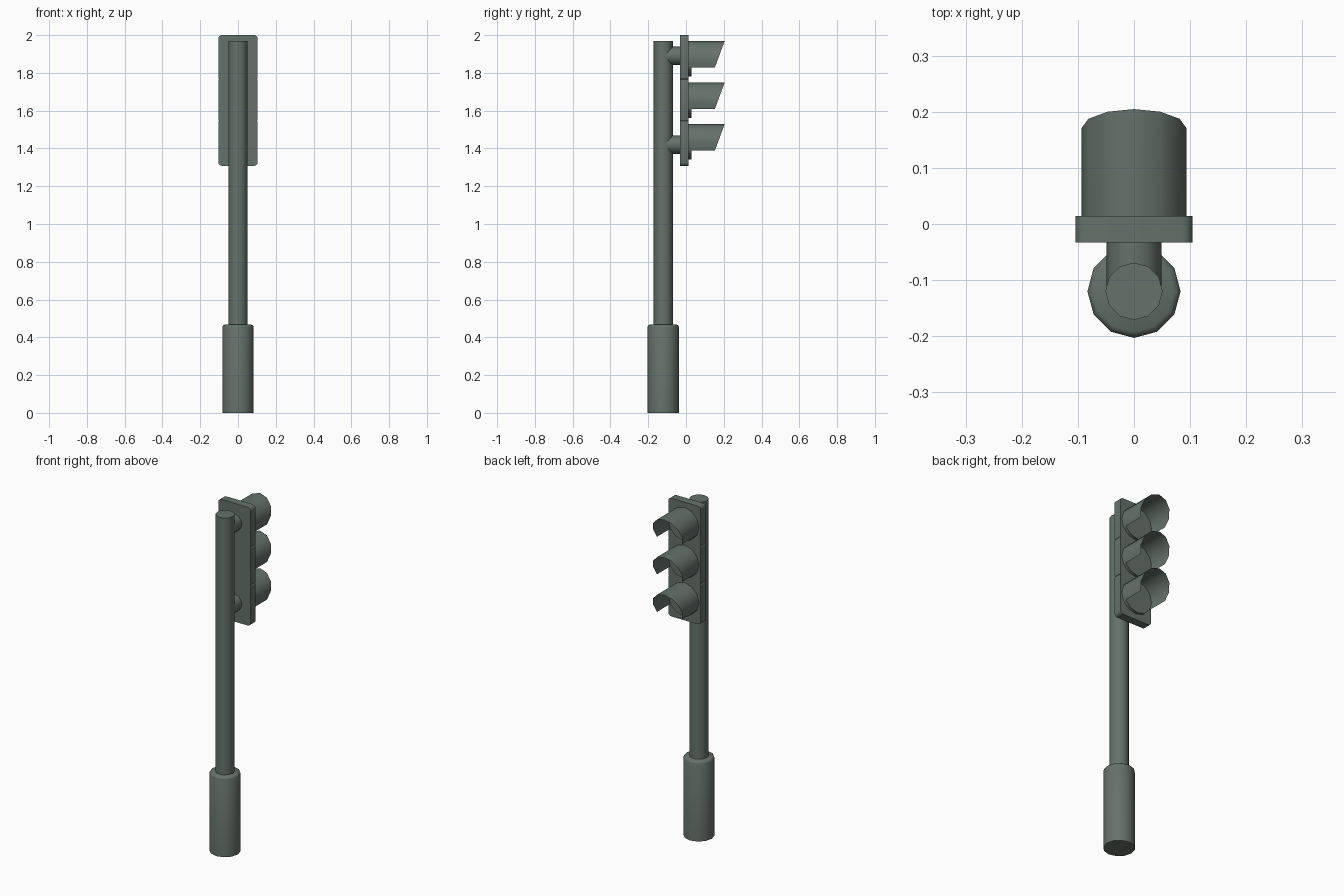
import bpy, bmesh, math
from mathutils import Matrix

if "Cube" in bpy.data.objects:
    bpy.data.objects.remove(bpy.data.objects["Cube"])

mat = bpy.data.materials.new("grey_green")
mat.diffuse_color = (0.13, 0.168, 0.147, 1)
mat.use_nodes = True
mat.node_tree.nodes["Principled BSDF"].inputs["Base Color"].default_value = mat.diffuse_color
POLE_Y = -0.12
N = 12


def finish(bm, name, angle=40, fix=True):
    if fix:
        bmesh.ops.recalc_face_normals(bm, faces=bm.faces)
    me = bpy.data.meshes.new(name)
    bm.to_mesh(me)
    bm.free()
    me.materials.append(mat)
    ob = bpy.data.objects.new(name, me)
    bpy.context.collection.objects.link(ob)
    bpy.ops.object.select_all(action='DESELECT')
    ob.select_set(True)
    bpy.context.view_layer.objects.active = ob
    bpy.ops.object.shade_smooth_by_angle(angle=math.radians(angle))
    return ob


def lathe(name, profile, place):
    """Closed 12-sided solid from (radius, height) rings along local z."""
    bm = bmesh.new()
    rings = [[bm.verts.new((r * math.cos(2 * math.pi * i / N), r * math.sin(2 * math.pi * i / N), h))
              for i in range(N)] for r, h in profile]
    for a, b in zip(rings, rings[1:]):
        for i in range(N):
            j = (i + 1) % N
            bm.faces.new((a[i], a[j], b[j], b[i]))
    bm.faces.new(rings[0][::-1])
    bm.faces.new(rings[-1])
    bm.transform(place)
    return finish(bm, name)


def along_y(y, z):
    return Matrix.Translation((0, y, z)) @ Matrix.Rotation(-math.pi / 2, 4, 'X')


def housing(name, z0, z1, r0, r1):
    """Signal section: plate with rounded corners (radius r0 below, r1 above)."""
    bm = bmesh.new()
    w = 0.104
    pts = []
    for sx, z, r, start in ((1, z0, r0, -90), (1, z1, r1, 0), (-1, z1, r1, 90), (-1, z0, r0, 180)):
        cx, cz = sx * (w - r), z + (r if z == z0 else -r)
        for k in range(4):
            a = math.radians(start + 30 * k)
            pts.append((cx + r * math.cos(a), -0.033, cz + r * math.sin(a)))
    f = bm.faces.new([bm.verts.new(p) for p in pts])
    ext = bmesh.ops.extrude_face_region(bm, geom=[f])
    bmesh.ops.translate(bm, vec=(0, 0.047, 0),
                        verts=[g for g in ext['geom'] if isinstance(g, bmesh.types.BMVert)])
    # extrude_face_region keeps the source face as the back cap
    if not f.is_valid:
        bm.faces.new([bm.verts[i] for i in range(len(pts))])
    finish(bm, name)


def visor(name, zc):
    """Thin hood, open at the bottom, with a slanted front rim."""
    bm = bmesh.new()
    r = 0.094
    rows = []
    for k in range(-1, 8):
        a = math.radians(30 * k)
        x, dz = r * math.cos(a), r * math.sin(a)
        rows.append((bm.verts.new((x, 0.014, zc + dz)),
                     bm.verts.new((x, 0.17 + 0.37 * dz, zc + dz))))
    for (a0, a1), (b0, b1) in zip(rows, rows[1:]):
        bm.faces.new((a0, b0, b1, a1))
    bmesh.ops.reverse_faces(bm, faces=[f for f in bm.faces
                            if f.normal.dot(f.calc_center_median()) < -1e9])
    bm.normal_update()
    for f in bm.faces:
        c = f.calc_center_median()
        if f.normal.x * c.x + f.normal.z * (c.z - zc) < 0:
            f.normal_flip()
    finish(bm, name, fix=False)


# post and its thicker foot
lathe("base_sleeve", [(0.083, 0), (0.083, 0.455), (0.08, 0.462), (0.072, 0.467)],
      Matrix.Translation((0, POLE_Y, 0)))
lathe("pole", [(0.051, 0.45), (0.051, 1.97)], Matrix.Translation((0, POLE_Y, 0)))

# brackets from the pole to the housing
for label, z in (("upper", 1.89), ("lower", 1.42)):
    lathe(label + "_bracket", [(0.049, 0), (0.049, 0.088)], along_y(POLE_Y, z))

# three sections, each with lens and hood
for label, z0, z1, r0, r1, zc in (("top", 1.767, 2.0, 0.006, 0.018, 1.875),
                                  ("middle", 1.545, 1.767, 0.006, 0.006, 1.655),
                                  ("bottom", 1.308, 1.545, 0.018, 0.006, 1.435)):
    housing(label + "_housing", z0, z1, r0, r1)
    lathe(label + "_lens", [(0.0935, 0), (0.0935, 0.017)], along_y(0.013, zc))
    visor(label + "_visor", zc)
